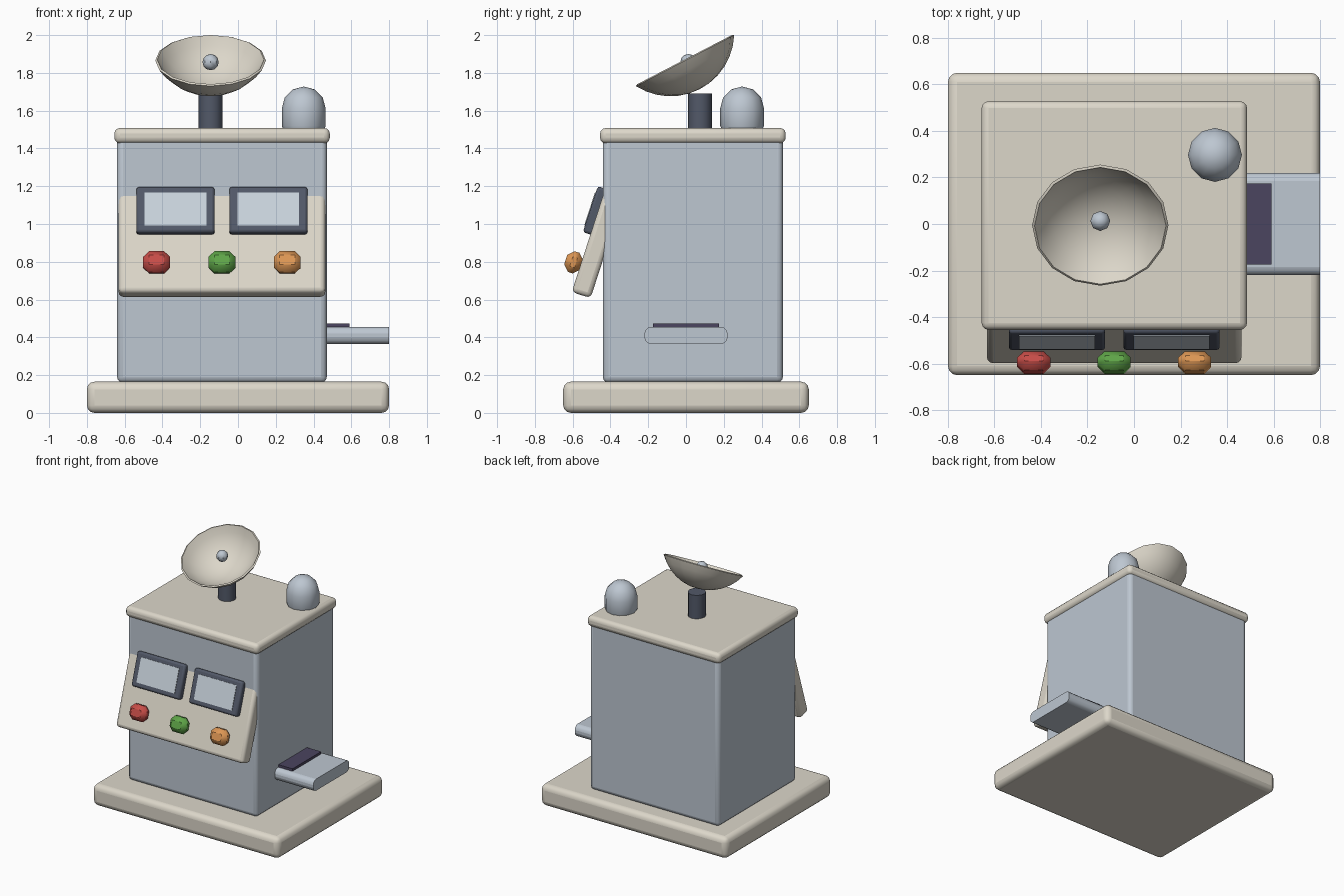
import bpy, bmesh, math
from mathutils import Matrix, Vector

if "Cube" in bpy.data.objects:
    bpy.data.objects.remove(bpy.data.objects["Cube"], do_unlink=True)


def material(name, r, g, b):
    m = bpy.data.materials.new(name)
    m.use_nodes = True
    m.diffuse_color = (r, g, b, 1)
    m.node_tree.nodes["Principled BSDF"].inputs["Base Color"].default_value = (r, g, b, 1)
    return m


CREAM = material("cream", .72, .68, .59)
STEEL = material("pale_steel", .51, .57, .64)
GLASS = material("screen_glass", .58, .65, .71)
SLATE = material("slate", .085, .10, .14)
PURPLE = material("dark_purple", .07, .058, .115)
RED = material("red", .58, .075, .065)
GREEN = material("green", .115, .38, .065)
ORANGE = material("orange", .73, .31, .09)


def finish(name, bm, mat, matrix=Matrix(), bevel=0, segments=3):
    """Turn a bmesh into a placed, bevelled, smooth-shaded object."""
    bmesh.ops.recalc_face_normals(bm, faces=bm.faces)
    mesh = bpy.data.meshes.new(name)
    bm.to_mesh(mesh)
    bm.free()
    mesh.materials.append(mat)
    ob = bpy.data.objects.new(name, mesh)
    bpy.context.collection.objects.link(ob)
    ob.matrix_world = matrix
    if bevel:
        mod = ob.modifiers.new("Bevel", "BEVEL")
        mod.width, mod.segments = bevel, segments
    bpy.ops.object.select_all(action="DESELECT")
    ob.select_set(True)
    bpy.context.view_layer.objects.active = ob
    bpy.ops.object.shade_smooth_by_angle(angle=math.radians(35))
    return ob


def box(name, lo, hi, mat, matrix=Matrix(), bevel=0, segments=3):
    lo, hi = Vector(lo), Vector(hi)
    bm = bmesh.new()
    bmesh.ops.create_cube(bm, size=1, matrix=Matrix.Translation((lo + hi) / 2)
                          @ Matrix.Diagonal((*(hi - lo), 1)))
    return finish(name, bm, mat, matrix, bevel, segments)


def lathe(name, profile, sides, mat, matrix):
    """Spin (radius, height) points around z."""
    bm = bmesh.new()
    verts = [bm.verts.new((r, 0, z)) for r, z in profile]
    edges = [bm.edges.new(pair) for pair in zip(verts, verts[1:])]
    bmesh.ops.spin(bm, geom=verts + edges, cent=(0, 0, 0), axis=(0, 0, 1),
                   angle=math.tau, steps=sides)
    bmesh.ops.remove_doubles(bm, verts=bm.verts, dist=.0005)
    return finish(name, bm, mat, matrix)


# Cabinet
box("base_plinth", (-.8, -.65, 0), (.8, .65, .165), CREAM, bevel=.04)
box("cabinet_body", (-.64, -.44, .16), (.47, .513, 1.46), STEEL, bevel=.03)
box("cabinet_lid", (-.655, -.455, 1.427), (.486, .528, 1.508), CREAM, bevel=.03)

# Sloping control panel, modelled upright and tipped back
CENTRE = -.085
tilt = Matrix.Translation((CENTRE, -.605, .64)) @ Matrix.Rotation(math.radians(-18), 4, "X")
box("control_panel", (-.547, 0, 0), (.547, .105, .6), CREAM, tilt, bevel=.025)

# Two framed screens
for side, x in (("right", -.246), ("left", .246)):
    box(side + "_screen_frame", (x - .207, -.042, .32), (x + .207, .02, .575),
        SLATE, tilt, bevel=.014, segments=2)
    box(side + "_screen", (x - .163, -.046, .356), (x + .163, -.04, .54), GLASS, tilt)

# Chunky chamfered buttons
for i, (name, mat) in enumerate((("red", RED), ("green", GREEN), ("orange", ORANGE))):
    x = (i - 1) * .346
    box(name + "_button", (x - .071, -.083, .095), (x + .071, .005, .21),
        mat, tilt, bevel=.031, segments=1)

# Side tray, rounded only along its length
tray = box("side_tray", (.4, -.22, .365), (.8, .22, .455), STEEL)
bm = bmesh.new()
bm.from_mesh(tray.data)
long_edges = [e for e in bm.edges if abs(e.verts[0].co.x - e.verts[1].co.x) > .1]
bmesh.ops.bevel(bm, geom=long_edges, offset=.035, segments=3, profile=.5, affect="EDGES")
for f in bm.faces:
    f.smooth = True
bm.to_mesh(tray.data)
bm.free()
bpy.ops.object.shade_smooth_by_angle(angle=math.radians(35))
box("tray_slot", (.42, -.175, .45), (.59, .175, .474), PURPLE)

# Beacon dome on the lid
R = .116
dome = [(0, 1.5), (R - .008, 1.5), (R, 1.52)]
dome += [(R * math.cos(a), 1.612 + R * math.sin(a))
         for a in (math.radians(30 * k) for k in range(4))]
lathe("beacon_dome", dome, 12, STEEL, Matrix.Translation((.348, .297, 0)))

# Dish mast
lathe("dish_mast", [(0, 1.49), (.064, 1.49), (.064, 1.69), (0, 1.69)], 12, SLATE,
      Matrix.Translation((-.145, .074, 0)))

# Tilted dish: a spherical bowl with a thin wall
rim, depth, wall = .293, .17, .012
ball = (rim ** 2 + depth ** 2) / (2 * depth)
reach = math.asin(rim / ball)
arc = [reach * k / 6 for k in range(7)]
outer = [(ball * math.sin(a), ball - depth - ball * math.cos(a)) for a in arc]
inner = [((ball - wall) * math.sin(a), ball - depth - (ball - wall) * math.cos(a))
         for a in reversed(arc)]
lathe("dish_bowl", outer + inner, 16, CREAM,
      Matrix.Translation((-.145, -.005, 1.865)) @ Matrix.Rotation(math.radians(27.4), 4, "X"))

# Receiver ball at the dish focus
bm = bmesh.new()
bmesh.ops.create_uvsphere(bm, u_segments=8, v_segments=6, radius=.043)
finish("dish_receiver", bm, STEEL, Matrix.Translation((-.145, .013, 1.857)))
